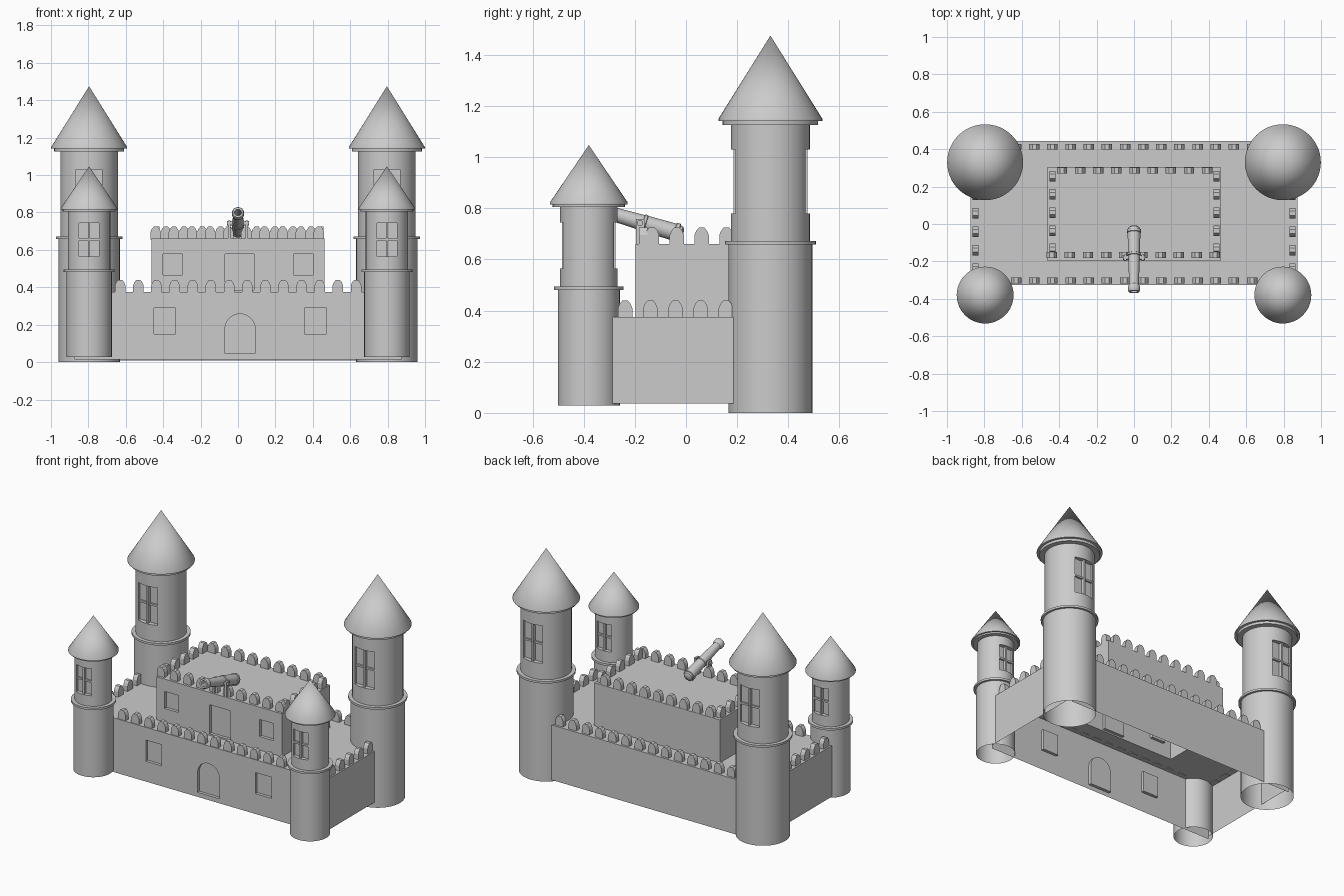
import bpy, bmesh, math
from mathutils import Matrix, Vector

if "Cube" in bpy.data.objects:
    bpy.data.objects.remove(bpy.data.objects["Cube"])

stone = bpy.data.materials.new("stone_grey")
stone.diffuse_color = (0.6, 0.6, 0.6, 1)
stone.use_nodes = True
stone.node_tree.nodes["Principled BSDF"].inputs["Base Color"].default_value = stone.diffuse_color


def finish(bm, name, matrix=Matrix(), smooth=False):
    me = bpy.data.meshes.new(name)
    bm.to_mesh(me)
    bm.free()
    me.transform(matrix)
    me.materials.append(stone)
    ob = bpy.data.objects.new(name, me)
    bpy.context.collection.objects.link(ob)
    if smooth:
        bpy.ops.object.select_all(action='DESELECT')
        ob.select_set(True)
        bpy.context.view_layer.objects.active = ob
        bpy.ops.object.shade_smooth_by_angle(angle=math.radians(35))
    return ob


def add_box(bm, lo, hi):
    lo, hi = Vector(lo), Vector(hi)
    m = Matrix.Translation((lo + hi) / 2) @ Matrix.Diagonal((*(hi - lo), 1))
    bmesh.ops.create_cube(bm, size=1, matrix=m)


def lathe(name, profile, matrix, steps=48):
    bm = bmesh.new()
    vs = [bm.verts.new((r, 0, z)) for r, z in profile]
    es = [bm.edges.new(p) for p in zip(vs, vs[1:])]
    bmesh.ops.spin(bm, geom=vs + es, cent=(0, 0, 0), axis=(0, 0, 1),
                   angle=2 * math.pi, steps=steps)
    bmesh.ops.remove_doubles(bm, verts=bm.verts, dist=1e-5)
    bmesh.ops.recalc_face_normals(bm, faces=bm.faces)
    return finish(bm, name, matrix, True)


def rect(x0, x1, y0, y1):
    return [(x0, y0), (x1, y0), (x1, y1), (x0, y1)]


def arch(x0, x1, y0, y1, n=12):
    r, c = (x1 - x0) / 2, (x0 + x1) / 2
    top = [(c + r * math.cos(math.pi * i / n), y1 - r + r * math.sin(math.pi * i / n))
           for i in range(n + 1)]
    return [(x0, y0), (x1, y0)] + top


def panel(name, outer, openings, matrix, depth=0.02):
    """Flat sheet with openings; each opening gets a recessed back, or none if depth is 0."""
    bm = bmesh.new()
    loops = [[bm.verts.new((x, y, 0)) for x, y in p] for p in [outer] + openings]
    edges = [bm.edges.new((a, b)) for l in loops for a, b in zip(l, l[1:] + l[:1])]
    bmesh.ops.triangle_fill(bm, use_beauty=True, edges=edges, normal=(0, 0, 1))
    bm.normal_update()
    for f in bm.faces:
        if f.normal.z < 0:
            f.normal_flip()
    if depth:
        for l in loops[1:]:
            back = [bm.verts.new((v.co.x, v.co.y, -depth)) for v in l]
            n = len(l)
            for i in range(n):
                j = (i + 1) % n
                bm.faces.new((l[i], l[j], back[j], back[i]))
            bm.faces.new(back)
    return finish(bm, name, matrix)


def four_walls(name, x, y0, y1, bottoms, top, openings):
    """Front, right, back and left sheets of a rectangular building."""
    cy, hy = (y0 + y1) / 2, (y1 - y0) / 2
    spans = [("front", x, hy), ("right", hy, x), ("back", x, hy), ("left", hy, x)]
    for i, (side, half, dist) in enumerate(spans):
        m = (Matrix.Translation((0, cy, 0)) @ Matrix.Rotation(i * math.pi / 2, 4, 'Z')
             @ Matrix.Translation((0, -dist, 0)) @ Matrix.Rotation(math.pi / 2, 4, 'X'))
        panel(f"{name}_{side}", rect(-half, half, bottoms[i], top),
              openings if i == 0 else [], m)


def merlons(name, spots, z):
    """Round-topped battlement blocks at (x, y, turned)."""
    prof = [(-.028, -.004), (.028, -.004), (.028, .035), (.021, .052), (.011, .064),
            (-.011, .064), (-.021, .052), (-.028, .035)]
    bm = bmesh.new()
    for x, y, turned in spots:
        m = Matrix.Translation((x, y, z)) @ Matrix.Rotation(math.pi / 2 * turned, 4, 'Z')
        a = [bm.verts.new(m @ Vector((px, -.016, pz))) for px, pz in prof]
        b = [bm.verts.new(m @ Vector((px, .016, pz))) for px, pz in prof]
        bm.faces.new(a)
        bm.faces.new(b[::-1])
        for i in range(len(a)):
            j = (i + 1) % len(a)
            bm.faces.new((a[j], a[i], b[i], b[j]))
    finish(bm, name)


def tower(name, x, y, z0, r_low, z_ring, r_ring, r_up, z_top, r_cap, r_roof, z_eave, z_tip,
          half, w0, w1):
    at = Matrix.Translation((x, y, 0))
    lathe(name + "_lower_shaft", [(r_low, z0), (r_low, z_ring)], at)
    lathe(name + "_ring", [(r_up, z_ring - .006), (r_ring, z_ring - .006),
                           (r_ring, z_ring + .008), (r_up, z_ring + .008)], at)
    shaft = lathe(name + "_upper_shaft",
                  [(0, z_ring), (r_up, z_ring), (r_up, z_top), (0, z_top)], at)
    lathe(name + "_roof", [(r_up - .01, z_top), (r_cap, z_top), (r_cap, z_eave),
                           (r_roof, z_eave), (r_roof, z_eave + .008), (0, z_tip)], at)
    # window recesses at front and back, with crossed bars
    edge = math.sqrt(r_up ** 2 - half ** 2)
    cut, bars = bmesh.new(), bmesh.new()
    mid = (w0 + w1) / 2
    for s in (-1, 1):
        def block(bm, hx, d0, d1, za, zb):
            ya, yb = sorted((s * d0, s * d1))
            add_box(bm, (-hx, ya, za), (hx, yb, zb))
        floor = edge - .015
        block(cut, half, floor, r_up + .05, w0, w1)
        block(bars, .006, floor - .005, r_up - .009, w0, w1)
        block(bars, half, floor - .005, edge - .003, mid - .006, mid + .006)
    finish(bars, name + "_window_bars", at)
    cutter = finish(cut, name + "_cutter", at)
    mod = shaft.modifiers.new("windows", 'BOOLEAN')
    mod.object, mod.operation, mod.solver = cutter, 'DIFFERENCE', 'EXACT'
    bpy.ops.object.select_all(action='DESELECT')
    shaft.select_set(True)
    bpy.context.view_layer.objects.active = shaft
    bpy.ops.object.modifier_apply(modifier=mod.name)
    bpy.ops.object.shade_smooth_by_angle(angle=math.radians(35))
    bpy.data.objects.remove(cutter)


# Towers: tall pair behind, short pair in front
for side, sx in (("left", -1), ("right", 1)):
    tower(f"back_{side}_tower", sx * .796, .33, 0, .164, .664, .178, .154, 1.125, .187,
          .203, 1.142, 1.475, .07, .78, 1.03)
    tower(f"front_{side}_tower", sx * .796, -.38, .028, .121, .487, .136, .113, .805, .141,
          .152, .815, 1.047, .0535, .565, .745)

# Outer wall with arched gate and two windows, and its deck
four_walls("outer_wall", .873, -.325, .443, (.015, .036, .01, .036), .375,
           [arch(-.07, .092, .045, .258), rect(-.45, -.333, .15, .29),
            rect(.355, .473, .15, .29)])
panel("deck", rect(-.873, .873, -.325, .443), [rect(-.462, .462, -.198, .305)],
      Matrix.Translation((0, 0, .375)), depth=0)

# Inner keep with door, windows and roof
four_walls("keep_wall", .462, -.198, .305, (.375,) * 4, .66,
           [rect(-.07, .085, .385, .578), rect(-.4, -.297, .465, .578),
            rect(.297, .4, .465, .578)])
panel("keep_roof", rect(-.462, .462, -.198, .305), [], Matrix.Translation((0, 0, .66)))

# Battlements
merlons("outer_battlements",
        [(-.63 + .097 * i, y, 0) for i in range(14) for y in (-.303, .413)] +
        [(x, -.238 + .0985 * i, 1) for i in range(5) for x in (-.847, .847)], .375)
merlons("keep_battlements",
        [(-.44 + .097 * i, -.167, 0) for i in range(10)] +
        [(-.385 + .097 * i, .287, 0) for i in range(9)] +
        [(x, -.133 + .097 * i, 1) for i in range(5) for x in (-.436, .441)], .66)

# Cannon on the keep's front edge, tilted upward
tilt = Matrix.Translation((0, -.012, .697)) @ Matrix.Rotation(math.radians(73.6), 4, 'X')
lathe("cannon_barrel",
      [(0, 0), (.018, 0), (.03, .008), (.032, .018), (.038, .02), (.038, .034), (.034, .036),
       (.032, .15), (.035, .152), (.035, .162), (.031, .164), (.026, .325), (.033, .335),
       (.033, .355), (.028, .365), (.018, .365), (.018, .25), (0, .25)], tilt, 24)
lathe("cannon_trunnion", [(0, -.06), (.012, -.06), (.012, .06), (0, .06)],
      Matrix.Translation((0, -.18, .742)) @ Matrix.Rotation(math.pi / 2, 4, 'Y'), 16)
bm = bmesh.new()
for s in (-1, 1):
    add_box(bm, (s * .046 - .007, -.196, .66), (s * .046 + .007, -.162, .758))
finish(bm, "cannon_mount")
